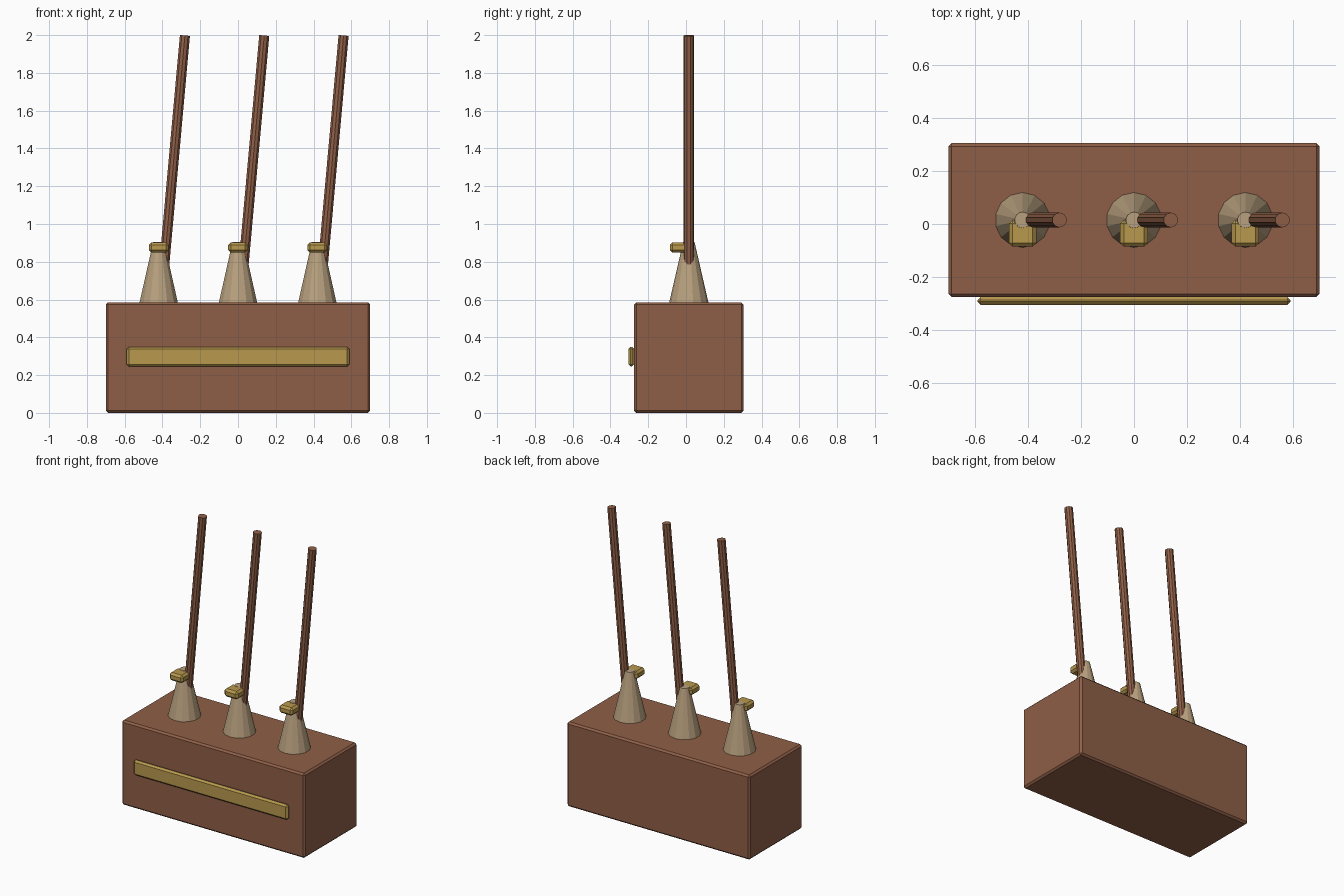
import bpy
import math
from mathutils import Vector

if "Cube" in bpy.data.objects:
    bpy.data.objects.remove(bpy.data.objects["Cube"])


def material(name, color):
    m = bpy.data.materials.new(name)
    m.diffuse_color = (*color, 1)
    m.use_nodes = True
    m.node_tree.nodes["Principled BSDF"].inputs["Base Color"].default_value = m.diffuse_color
    return m


brown = material("brown_wood", (0.275, 0.114, 0.063))
gold = material("gold_metal", (0.479, 0.314, 0.074))
tan = material("tan_cone", (0.479, 0.352, 0.209))

CY = 0.015  # body centre in y


def box(name, lo, hi, bevel, mat):
    lo, hi = Vector(lo), Vector(hi)
    bpy.ops.mesh.primitive_cube_add(size=1, location=(lo + hi) / 2)
    ob = bpy.context.object
    ob.name = name
    ob.scale = hi - lo
    bpy.ops.object.transform_apply(location=False, rotation=False, scale=True)
    mod = ob.modifiers.new("bevel", 'BEVEL')
    mod.width = bevel
    mod.segments = 1
    ob.data.materials.append(mat)


def taper(name, start, end, r1, r2, sides, mat):
    start, end = Vector(start), Vector(end)
    axis = end - start
    bpy.ops.mesh.primitive_cone_add(
        vertices=sides, radius1=r1, radius2=r2, depth=axis.length,
        location=(start + end) / 2, rotation=(0, math.atan2(axis.x, axis.z), 0))
    ob = bpy.context.object
    ob.name = name
    ob.data.materials.append(mat)


# Main block and front trim
box("body", (-0.70, -0.275, 0), (0.70, 0.305, 0.585), 0.012, brown)
box("front_plate", (-0.59, -0.305, 0.245), (0.59, -0.275, 0.35), 0.012, gold)

# Three cones, each with a clasp and a leaning rod
for i, x in enumerate((-0.42, 0, 0.42), 1):
    taper(f"cone_{i}", (x, CY, 0.575), (x, CY, 0.905), 0.106, 0.03, 14, tan)
    box(f"clasp_{i}", (x - 0.052, -0.085, 0.848), (x + 0.052, CY, 0.903), 0.014, gold)
    taper(f"rod_{i}", (x + 0.022, CY, 0.70), (x + 0.139, CY, 1.998),
          0.028, 0.028, 10, brown)
